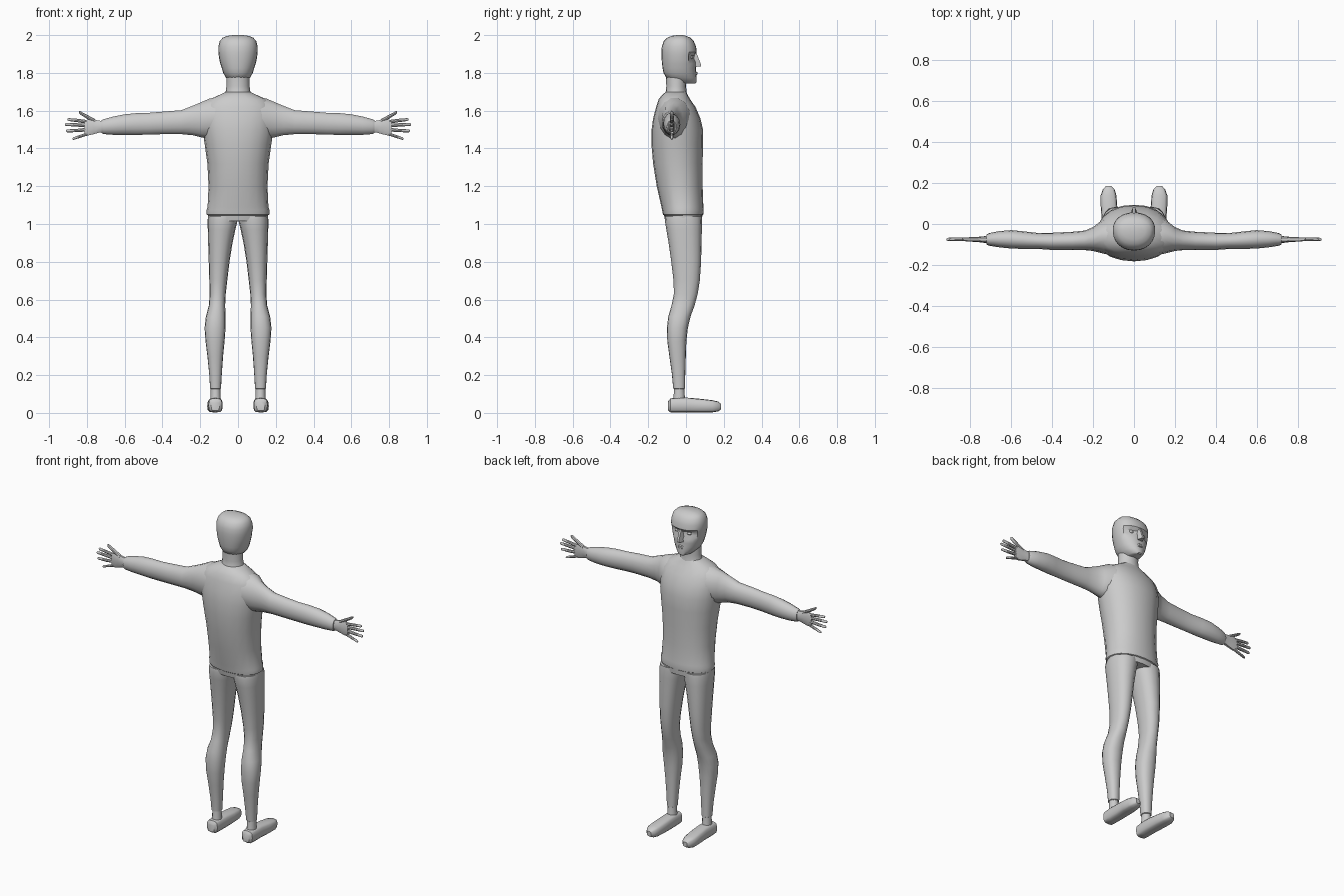
import bpy, bmesh, math
from mathutils import Vector


def finish(name, bm, mirror=False, smooth=0, angle=40):
    bmesh.ops.recalc_face_normals(bm, faces=bm.faces)
    mesh = bpy.data.meshes.new(name)
    bm.to_mesh(mesh)
    bm.free()
    ob = bpy.data.objects.new(name, mesh)
    bpy.context.collection.objects.link(ob)
    if mirror:
        mod = ob.modifiers.new("Mirror", 'MIRROR')
        mod.use_clip = False
        mod.use_mirror_merge = False
    if smooth:
        ob.modifiers.new("Smooth", 'SUBSURF').levels = smooth
        ob.modifiers["Smooth"].render_levels = smooth
    bpy.ops.object.select_all(action='DESELECT')
    ob.select_set(True)
    bpy.context.view_layer.objects.active = ob
    bpy.ops.object.shade_smooth_by_angle(angle=math.radians(angle))
    return ob


def loft(axis, sections, n=16, power=1.0):
    """Skin of rings: (position, u0, u1, v0, v1[, height of widest point])."""
    place = {'x': lambda t, u, v: (t, u, v),
             'y': lambda t, u, v: (u, t, v),
             'z': lambda t, u, v: (u, v, t)}[axis]
    bm = bmesh.new()
    rings = []
    for t, u0, u1, v0, v1, *mid in sections:
        vm = mid[0] if mid else (v0 + v1) / 2
        ring = []
        for i in range(n):
            a = 2 * math.pi * i / n
            c, s = [math.copysign(abs(k) ** power, k) if abs(k) > 1e-6 else 0
                    for k in (math.cos(a), math.sin(a))]
            u = (u0 + u1) / 2 + (u1 - u0) / 2 * c
            v = vm + s * ((v1 - vm) if s > 0 else (vm - v0))
            ring.append(bm.verts.new(place(t, u, v)))
        rings.append(ring)
    for a, b in zip(rings, rings[1:]):
        for i in range(n):
            j = (i + 1) % n
            bm.faces.new((a[i], a[j], b[j], b[i]))
    bm.faces.new(rings[0])
    bm.faces.new(rings[-1])
    return bm


def sym(rows):
    return [(z, -w, w, *rest) for z, w, *rest in rows]


def hull(name, points, **kw):
    bm = bmesh.new()
    for p in points:
        bm.verts.new(p)
    bmesh.ops.convex_hull(bm, input=bm.verts)
    return finish(name, bm, **kw)


# Shirt body
finish("shirt", loft('z', sym([
    (1.045, .158, -.115, .085, -.02), (1.05, .166, -.122, .092, -.02),
    (1.075, .166, -.127, .094, -.02), (1.09, .161, -.130, .092, -.02),
    (1.20, .156, -.155, .088, -.03), (1.32, .162, -.174, .088, -.04),
    (1.42, .176, -.183, .090, -.05), (1.50, .188, -.182, .090, -.06),
    (1.56, .192, -.174, .076, -.065), (1.62, .185, -.158, .050, -.07),
    (1.66, .150, -.145, .022, -.07), (1.685, .095, -.125, .008, -.06),
    (1.70, .064, -.105, 0, -.05)]), 20, .92))

# Sleeves
finish("sleeve", loft('x', [
    (.10, -.155, .03, 1.45, 1.675), (.15, -.145, .025, 1.447, 1.667),
    (.20, -.132, -.015, 1.458, 1.645), (.24, -.128, -.032, 1.468, 1.628),
    (.30, -.128, -.038, 1.474, 1.604), (.40, -.127, -.043, 1.474, 1.596),
    (.47, -.122, -.044, 1.472, 1.590), (.54, -.122, -.036, 1.470, 1.588),
    (.60, -.120, -.030, 1.470, 1.582), (.66, -.114, -.035, 1.471, 1.570),
    (.71, -.106, -.045, 1.475, 1.556), (.722, -.10, -.052, 1.48, 1.55)], 14),
    mirror=True)

# Hands
finish("palm", loft('x', [
    (.70, -.095, -.055, 1.487, 1.545), (.735, -.092, -.06, 1.483, 1.548),
    (.765, -.088, -.063, 1.474, 1.555), (.79, -.087, -.064, 1.468, 1.556),
    (.812, -.084, -.066, 1.470, 1.550)], 10, .7), mirror=True)
FINGERS = [("thumb", (.755, 1.543), (.80, 1.568), (.838, 1.59), .011),
           ("index_finger", (.80, 1.541), (.85, 1.548), (.897, 1.553), .0095),
           ("middle_finger", (.80, 1.521), (.86, 1.525), (.912, 1.527), .0095),
           ("ring_finger", (.80, 1.500), (.85, 1.495), (.905, 1.493), .0095),
           ("little_finger", (.79, 1.479), (.83, 1.466), (.872, 1.452), .0085)]
for name, *pts, r in FINGERS:
    end = Vector(pts[2]) + (Vector(pts[2]) - Vector(pts[1])).normalized() * .005
    rows = [(x, -.075 - k, -.075 + k, z - k, z + k)
            for (x, z), k in zip(pts + [tuple(end)], (r, r * .95, r * .8, r * .4))]
    finish(name, loft('x', rows, 8), mirror=True)

# Hips
finish("hips", loft('z', sym([
    (1.015, .158, -.110, .084, -.015), (1.04, .160, -.115, .086, -.015),
    (1.07, .160, -.120, .088, -.015)]), 20, .92))

# Trouser legs
finish("trouser_leg", loft('z', [
    (.125, .098, .140, -.060, -.012), (.13, .090, .148, -.068, -.005),
    (.20, .086, .152, -.074, -.004), (.30, .079, .162, -.088, -.001),
    (.38, .071, .172, -.099, .002), (.45, .066, .177, -.101, .010),
    (.51, .066, .170, -.094, .024), (.57, .068, .154, -.076, .046),
    (.63, .065, .150, -.064, .062), (.70, .057, .152, -.066, .073),
    (.80, .045, .155, -.078, .080), (.90, .029, .158, -.092, .082),
    (.97, .014, .160, -.104, .084), (1.02, .002, .161, -.112, .085),
    (1.04, .000, .158, -.11, .083)], 16, .88), mirror=True)

# Ankles and shoes
finish("ankle", loft('z', [
    (.05, .088, .148, -.072, 0), (.08, .092, .146, -.066, -.006),
    (.15, .094, .144, -.062, -.010)], 12), mirror=True)
finish("shoe", loft('y', [
    (-.094, .098, .142, .012, .062), (-.082, .084, .156, .003, .077),
    (-.04, .082, .158, .002, .081), (.02, .081, .158, .002, .080),
    (.09, .082, .163, .002, .073), (.14, .086, .163, .003, .067),
    (.17, .095, .152, .008, .060), (.185, .110, .138, .018, .048)],
    12, .6), mirror=True)

# Neck
finish("neck", loft('z', sym([
    (1.66, .080, -.125, .012, -.05), (1.695, .066, -.108, .004, -.05),
    (1.73, .061, -.104, 0, -.05), (1.80, .060, -.108, .005, -.05)]), 16))

# Head, with pushed-in eye sockets
head = loft('z', sym([
    (1.745, .026, -.03, .050, .01), (1.75, .040, -.06, .055, -.01),
    (1.775, .064, -.105, .056, -.03), (1.80, .078, -.119, .053, -.03),
    (1.825, .086, -.124, .052, -.03), (1.85, .094, -.127, .051, -.03),
    (1.872, .099, -.129, .050, -.03), (1.892, .102, -.130, .050, -.03),
    (1.91, .104, -.130, .057, -.03), (1.94, .104, -.128, .053, -.03),
    (1.97, .096, -.117, .040, -.03), (1.987, .080, -.098, .022, -.03),
    (1.996, .055, -.075, 0, -.03), (2.0, .022, -.045, -.015, -.03)]), 24, .92)
for v in head.verts:
    if v.co.y > 0 and .02 < abs(v.co.x) < .075 and 1.865 < v.co.z < 1.9:
        v.co.y -= .013
finish("head", head, angle=35)

# Eyes
bm = bmesh.new()
bmesh.ops.create_uvsphere(bm, u_segments=12, v_segments=8, radius=1)
bmesh.ops.scale(bm, vec=(.015, .010, .008), verts=bm.verts)
bmesh.ops.translate(bm, vec=(.042, .027, 1.882), verts=bm.verts)
finish("eye", bm, mirror=True)

# Nose and lips
hull("nose", [(s * x, y, z) for s in (-1, 1) for x, y, z in (
    (.007, .056, 1.905), (.011, .035, 1.905), (.006, .080, 1.842),
    (.007, .078, 1.834), (.017, .052, 1.832), (.019, .035, 1.838))], angle=30)
hull("lips", [(s * x, y, z) for s in (-1, 1) for x, y, z in (
    (.026, .045, 1.797), (.008, .060, 1.804), (.010, .060, 1.791),
    (.012, .045, 1.783), (.010, .045, 1.811))], angle=30)
